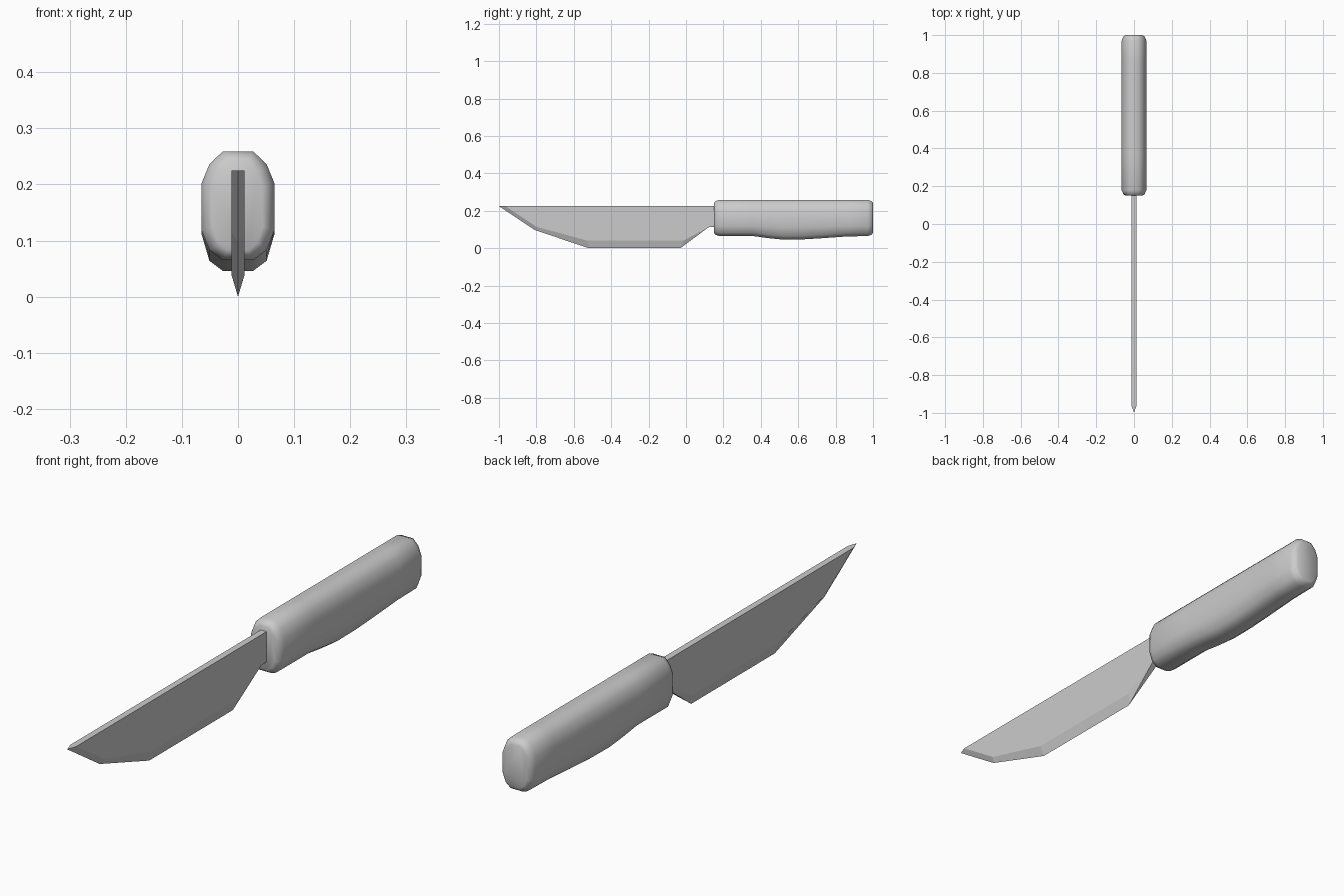
import bpy, bmesh

if "Cube" in bpy.data.objects:
    bpy.data.objects.remove(bpy.data.objects["Cube"])


def make_object(name, verts, faces, angle=None):
    mesh = bpy.data.meshes.new(name)
    mesh.from_pydata(verts, [], faces)
    bm = bmesh.new()
    bm.from_mesh(mesh)
    bmesh.ops.remove_doubles(bm, verts=bm.verts, dist=1e-5)
    bmesh.ops.recalc_face_normals(bm, faces=bm.faces)
    bm.to_mesh(mesh)
    bm.free()
    obj = bpy.data.objects.new(name, mesh)
    bpy.context.collection.objects.link(obj)
    if angle:
        bpy.ops.object.select_all(action='DESELECT')
        obj.select_set(True)
        bpy.context.view_layer.objects.active = obj
        bpy.ops.object.shade_smooth_by_angle(angle=angle)
    return obj


# Blade: flat sides whose ground bevel meets in a thin cutting edge
T = 0.012
edge = [(-1.0, 0.225), (-0.81, 0.098), (-0.52, 0.0), (-0.03, 0.0)]
grind = [(-0.965, 0.225), (-0.80, 0.115), (-0.525, 0.04), (-0.015, 0.04)]
tang = [(0.12, 0.112), (0.20, 0.115), (0.20, 0.225)]
side = grind + tang
verts = [(0, y, z) for y, z in edge]
verts += [(T, y, z) for y, z in side] + [(-T, y, z) for y, z in side]
R, L = len(edge), len(edge) + len(side)
n = len(side)
faces = [[R + i for i in range(n)], [L + i for i in range(n)]]
for i in range(3):                                     # cutting bevels
    faces += [[i, i + 1, s + i + 1, s + i] for s in (R, L)]
faces += [[3, s + 4, s + 3] for s in (R, L)]           # heel bevels
faces += [[3, R + 4, L + 4], [R + 4, R + 5, L + 5, L + 4],
          [R + 5, R + 6, L + 6, L + 5], [R + 6, R, 0, L, L + 6]]
make_object("blade", verts, faces)

# Handle: rounded section lofted along y, with a palm swell underneath
half = [(0.027, 0.259), (0.051, 0.236), (0.065, 0.202),
        (0.065, 0.118), (0.051, 0.083), (0.027, 0.065)]
section = half + [(-x, z) for x, z in reversed(half)]
# station: y, underside swell, width scale, height scale
stations = [(0.15, 0, 0.68, 0.82), (0.157, 0, 0.86, 0.92), (0.178, 0, 1, 1),
            (0.36, 0, 1, 1), (0.44, 0.011, 1, 1), (0.52, 0.019, 1, 1),
            (0.62, 0.018, 1, 1), (0.72, 0.012, 1, 1), (0.86, 0.002, 1, 1),
            (0.972, 0, 1, 1), (0.993, 0, 0.86, 0.92), (1.0, 0, 0.68, 0.82)]
MID = 0.162
verts = []
for y, swell, sx, sz in stations:
    for x, z in section:
        drop = swell * min(1, max(0, (0.135 - z) / 0.05))
        verts.append((x * sx, y, MID + (z - MID) * sz - drop))
n = len(section)
faces = [[k * n + i, k * n + (i + 1) % n, (k + 1) * n + (i + 1) % n, (k + 1) * n + i]
         for k in range(len(stations) - 1) for i in range(n)]
faces += [list(range(n)), [len(verts) - n + i for i in range(n)]]
make_object("handle", verts, faces, angle=1.05)
